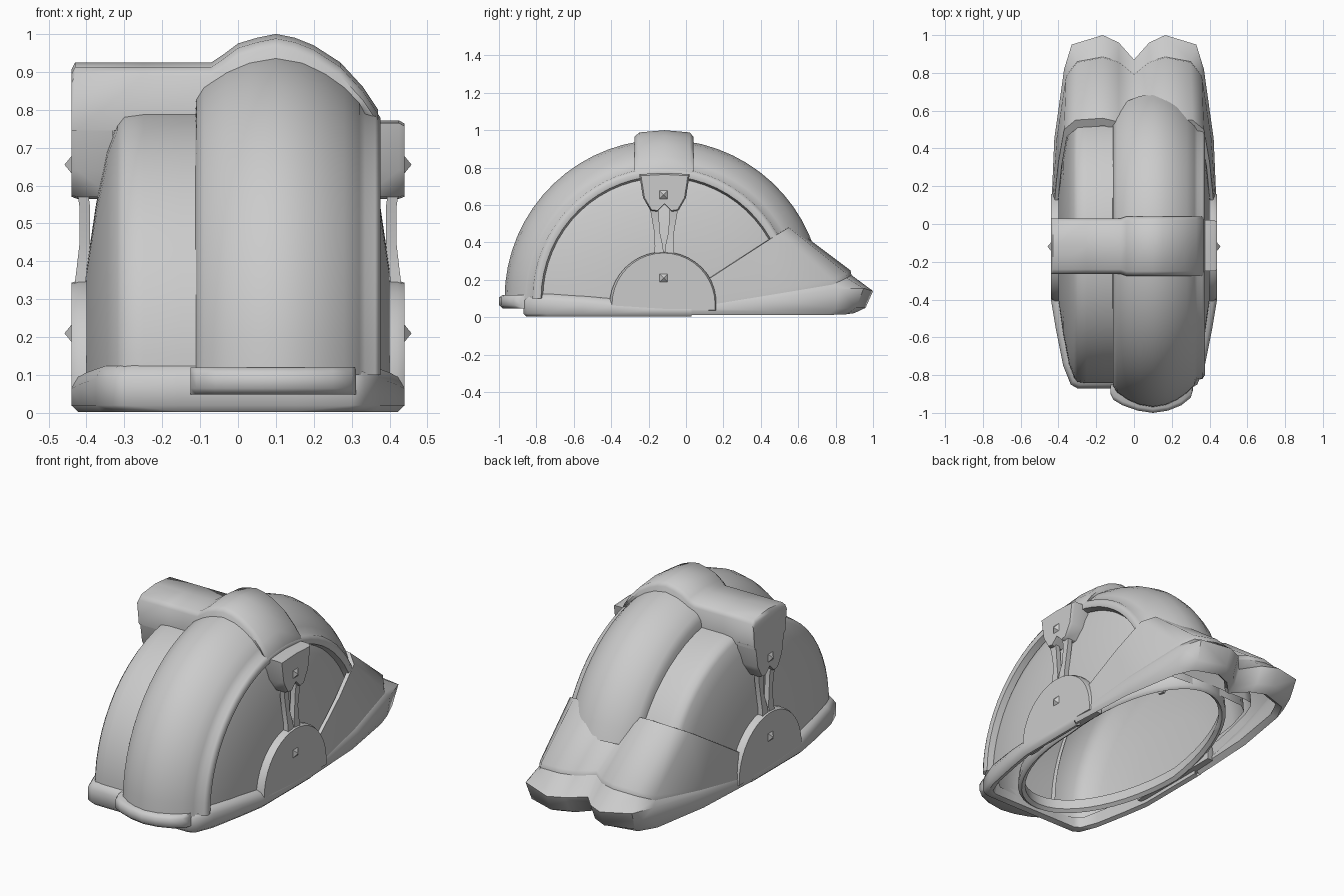
import bpy, bmesh, math

if "Cube" in bpy.data.objects:
    bpy.data.objects.remove(bpy.data.objects["Cube"])

CY, CZ = -0.12, 0.10          # centre of the arches in the side view

grey = bpy.data.materials.new("plain grey")
grey.diffuse_color = (0.6, 0.6, 0.6, 1)
grey.use_nodes = True
grey.node_tree.nodes["Principled BSDF"].inputs["Base Color"].default_value = grey.diffuse_color


def finish(name, bm, mirror=False, angle=35):
    bmesh.ops.remove_doubles(bm, verts=bm.verts, dist=0.0005)
    bmesh.ops.recalc_face_normals(bm, faces=bm.faces)
    me = bpy.data.meshes.new(name)
    bm.to_mesh(me)
    bm.free()
    me.materials.append(grey)
    ob = bpy.data.objects.new(name, me)
    bpy.context.collection.objects.link(ob)
    bpy.ops.object.select_all(action='DESELECT')
    ob.select_set(True)
    bpy.context.view_layer.objects.active = ob
    bpy.ops.object.shade_smooth_by_angle(angle=math.radians(angle))
    if mirror:
        m = ob.modifiers.new("mirror", 'MIRROR')
        m.use_clip = True
        m.merge_threshold = 0.001
    return ob


def loft(name, rows, closed=False, caps=False, mirror=False, angle=35):
    """Skin a list of equally long point rows."""
    bm = bmesh.new()
    g = [[bm.verts.new(p) for p in r] for r in rows]
    n = len(g[0])
    for a, b in zip(g, g[1:]):
        for i in range(n if closed else n - 1):
            j = (i + 1) % n
            bm.faces.new((a[i], a[j], b[j], b[i]))
    if caps:
        bm.faces.new(g[0])
        bm.faces.new(g[-1][::-1])
    return finish(name, bm, mirror, angle)


def arch(name, profile, a0, a1, front=1.0, rear=1.0, angle=35, steps=28):
    """Sweep an (x, radius) profile round the cross axis, stretched in y."""
    rows = []
    for k in range(steps + 1):
        a = math.radians(a0 + (a1 - a0) * k / steps)
        c = math.cos(a) * (rear if math.cos(a) > 0 else front)
        rows.append([(x, CY + r * c, CZ + r * math.sin(a)) for x, r in profile])
    return loft(name, rows, angle=angle)


def plate(name, outline, layers):
    """Side plate: (y, z) outline, layers of (x, scale) about its middle."""
    my = sum(p[0] for p in outline) / len(outline)
    mz = sum(p[1] for p in outline) / len(outline)
    rows = [[(x, my + (y - my) * s, mz + (z - mz) * s) for y, z in outline] for x, s in layers]
    return loft(name, rows, closed=True, caps=True, mirror=True, angle=50)


# main shell with sloping side panels
half = [(0.15, 0.70), (0.25, 0.70), (0.30, 0.693), (0.318, 0.67), (0.345, 0.60), (0.375, 0.45),
        (0.40, 0.28), (0.40, 0.12)]
arch("main_shell", [(-x, r) for x, r in half[::-1]] + half, 182, 4, 1.035, 1.06, angle=50)

# inner lining, seen from below
lin = [(0.13, 0.678), (0.25, 0.67), (0.30, 0.635), (0.34, 0.50), (0.365, 0.28), (0.37, 0.0)]
arch("inner_lining", [(-x, r) for x, r in lin[::-1]] + lin, 184, 2, 1.03, 1.06, angle=60)

# raised offset arch with its edge lip
arch("raised_arch", [(-0.115, 0.67), (-0.11, 0.74), (-0.09, 0.772), (-0.03, 0.813), (0.03, 0.838),
                     (0.10, 0.85), (0.17, 0.838), (0.23, 0.81), (0.28, 0.775), (0.32, 0.735),
                     (0.335, 0.705), (0.362, 0.70), (0.376, 0.68), (0.37, 0.655), (0.335, 0.645)],
     180, 18, angle=55)

# front bumper under the raised arch
plan = [(-0.125, -0.90), (-0.11, -0.93), (-0.06, -0.96), (0.02, -0.988), (0.10, -1.0),
        (0.18, -0.988), (0.25, -0.96), (0.30, -0.92), (0.312, -0.88)]
loft("front_bumper", [[(x, -0.84, 0.12), (x, y + 0.02, 0.12), (x, y, 0.105), (x, y, 0.065),
                       (x, y + 0.02, 0.048), (x, -0.84, 0.048)] for x, y in plan],
     closed=True, caps=True, angle=60)

# base skirt, front half: plan outline swept with a rim section
base = [(0.44, 0.03), (0.44, -0.12), (0.44, -0.40), (0.415, -0.55), (0.375, -0.75),
        (0.335, -0.85), (0.30, -0.87), (0.15, -0.87), (0.0, -0.87)]
rows = []
for x, y in base:
    t = min(1, max(0, (-y - 0.2) / 0.5))
    top = 0.075 + 0.045 * t
    rows.append([(x * 0.88, y * 0.95, top + 0.01), (x * 0.965, y * 0.98, top), (x, y, top - 0.03),
                 (x, y, 0.02), (x * 0.96, y * 0.98, 0.003), (x * 0.91, y * 0.945, 0.012),
                 (x * 0.89, y * 0.935, 0.08)])
loft("base_skirt", rows, mirror=True, angle=55)

# twin-lobed thin tail rim and the hood above it
hood_low = [(.44, .03, .07), (.41, .45, .145), (.36, .78, .20), (.30, .855, .235),
            (.165, .88, .25), (.08, .855, .25), (0, .79, .25)]
hood_top = [(.42, .13, .21), (.40, .33, .34), (.37, .50, .45), (.31, .55, .48),
            (.165, .56, .49), (.08, .54, .475), (0, .48, .43)]
rim_out = [(.44, .03, .05), (.422, .45, .10), (.37, .82, .15), (.33, .95, .155),
           (.165, 1.0, .14), (.08, .96, .14), (0, .87, .13)]
rim_low = [(.44, .03, .03), (.42, .45, .035), (.365, .80, .045), (.32, .91, .05),
           (.165, .96, .05), (.08, .92, .05), (0, .83, .05)]
rim_bot = [(.43, .03, .012), (.41, .43, .012), (.355, .76, .012), (.305, .86, .016),
           (.165, .90, .022), (.08, .865, .022), (0, .78, .022)]
rim_in = [(x * 0.94, y * 0.965, z + 0.025) for x, y, z in rim_bot]
rim_mid = [(x * 0.94, y * 0.96, z) for x, y, z in rim_out]
rim_up = [(x * 0.95, y * 0.97, z - 0.03) for x, y, z in hood_low]
hood_in = [(x * 0.95, y * 0.96, z - 0.02) for x, y, z in hood_top]
tuck = [(x * 0.96, y + (CY - y) * 0.06, z + (CZ - z) * 0.06) for x, y, z in hood_top]
lip = [(x, y + 0.005, z - 0.025) for x, y, z in hood_low]
loft("tail_rim", [lip, rim_out, rim_low, rim_bot, rim_in, rim_mid, rim_up], mirror=True, angle=50)
loft("tail_hood", [lip, hood_low, hood_top, tuck, hood_in, rim_up], mirror=True, angle=45)

# oval edge of the lining, rising toward the rear
ring = []
for k in range(49):
    a = 2 * math.pi * k / 48
    c, s = math.cos(a), math.sin(a)
    lift = 0.09 * max(0, s)
    ring.append([((0.375 + dx) * c, -0.10 + (0.70 + dx) * s, z + lift)
                 for dx, z in ((0.02, 0.03), (0.0, 0.015), (-0.02, 0.03), (-0.01, 0.09), (0.015, 0.09))])
loft("lining_edge", ring, closed=True, angle=60)

# cross band over the top with a squared left arm
band = [(-0.44, .905, .745), (-0.43, .925, .745), (-0.25, .925, .745), (-0.07, .925, .745),
        (-0.04, .945, .78), (0.0, .975, .78), (0.05, .99, .78), (0.10, 1.0, .78), (0.15, .99, .78),
        (0.20, .97, .78), (0.27, .925, .78), (0.33, .86, .78), (0.37, .80, .76)]
rows = []
for x, t, b in band:
    w = 0.01 if x > -0.05 else 0.0
    rows.append([(x, -0.25 - w, b), (x, -0.265 - w, t - 0.035), (x, -0.24 - w, t - 0.012),
                 (x, -0.115, t), (x, 0.01 + w, t - 0.012), (x, 0.03 + w, t - 0.035),
                 (x, 0.018 + w, b)])
loft("cross_band", rows, closed=True, caps=True, angle=60)

# side hub: half disc
arc = [(-0.12 + 0.29 * math.cos(math.pi * k / 20), 0.06 + 0.29 * math.sin(math.pi * k / 20))
       for k in range(21)]
plate("side_hub", arc + [(-0.41, 0.03), (0.17, 0.03)],
      [(0.37, 1.0), (0.42, 1.0), (0.44, 0.95)])

# side bracket with two prongs reaching down to the hub
plate("side_bracket", [(-0.25, 0.765), (-0.115, 0.772), (0.02, 0.765), (0.0, 0.64), (-0.04, 0.57),
                       (-0.075, 0.565), (-0.115, 0.605), (-0.155, 0.565), (-0.19, 0.57),
                       (-0.23, 0.64)],
      [(0.33, 1.0), (0.425, 1.0), (0.44, 0.93)])
for name, s in (("front_prong", -1), ("rear_prong", 1)):
    rows = []
    for z, near, far, x in ((0.60, 0.03, 0.078, 0.42), (0.54, 0.028, 0.068, 0.412),
                            (0.45, 0.022, 0.052, 0.412), (0.38, 0.006, 0.05, 0.42),
                            (0.30, 0.0, 0.055, 0.43)):
        m = -0.117
        rows.append([(x - 0.022, m + s * near, z), (x + 0.006, m + s * near, z),
                     (x + 0.006, m + s * far, z), (x - 0.022, m + s * far, z)])
    loft(name, rows, closed=True, caps=True, mirror=True)

# small pyramid studs
for name, z in (("upper_stud", 0.655), ("lower_stud", 0.21)):
    bm = bmesh.new()
    b = [bm.verts.new((0.436, -0.12 + dy, z + dz))
         for dy, dz in ((-.027, -.027), (.027, -.027), (.027, .027), (-.027, .027))]
    tip = bm.verts.new((0.458, -0.12, z))
    bm.faces.new(b)
    for i in range(4):
        bm.faces.new((b[i], b[(i + 1) % 4], tip))
    finish(name, bm, mirror=True, angle=10)
